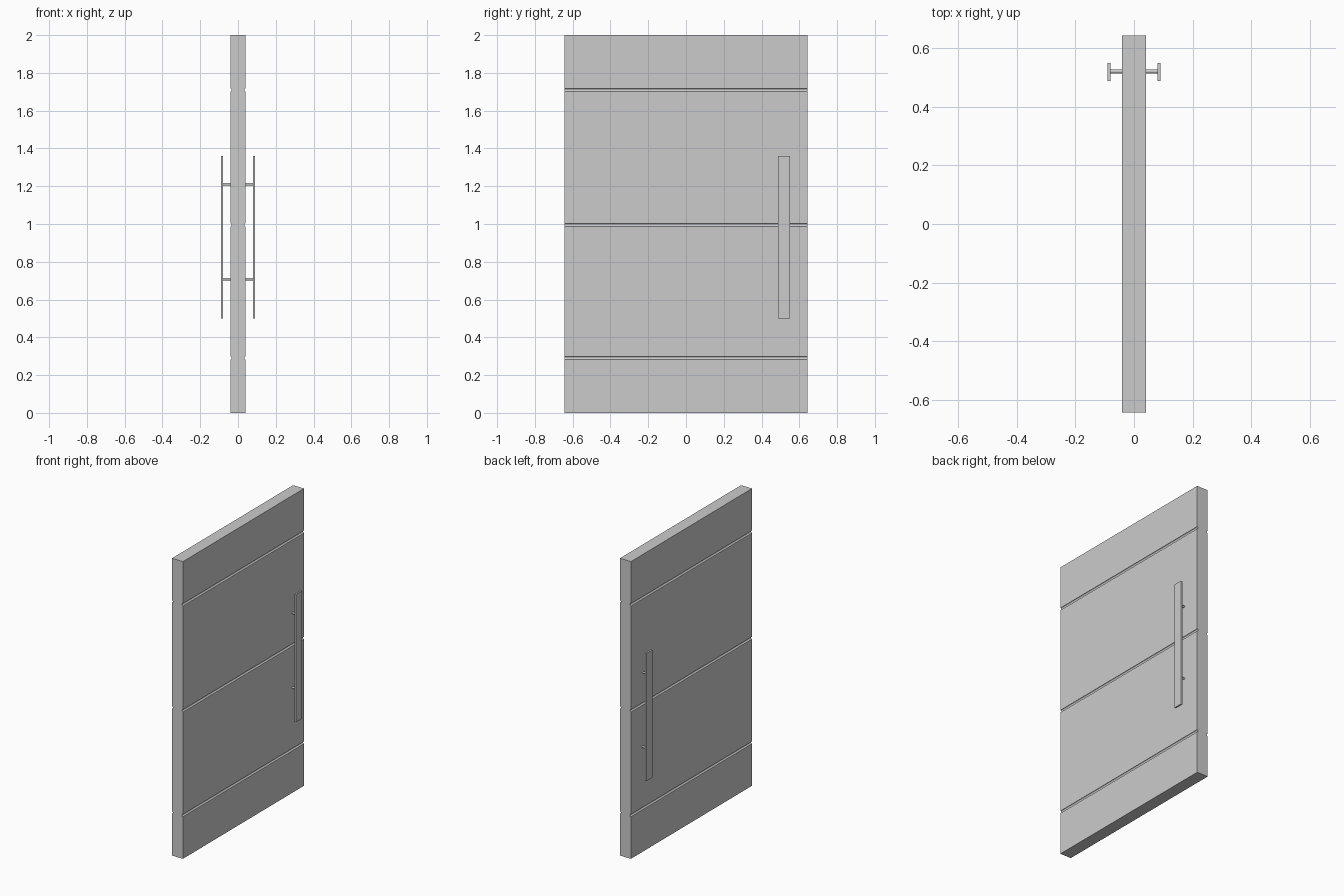
import bpy, bmesh, math

if "Cube" in bpy.data.objects:
    bpy.data.objects.remove(bpy.data.objects["Cube"])

HALF_T, HALF_W, HEIGHT = 0.041, 0.644, 2.0
GROOVES = (0.291, 0.995, 1.709)
GROOVE_R = 0.008
SEG = 10


def finish(name, bm, smooth=False):
    bmesh.ops.recalc_face_normals(bm, faces=bm.faces)
    mesh = bpy.data.meshes.new(name)
    bm.to_mesh(mesh)
    bm.free()
    ob = bpy.data.objects.new(name, mesh)
    bpy.context.collection.objects.link(ob)
    if smooth:
        bpy.ops.object.select_all(action='DESELECT')
        ob.select_set(True)
        bpy.context.view_layer.objects.active = ob
        bpy.ops.object.shade_smooth_by_angle(angle=math.radians(40))
    return ob


def box(name, lo, hi):
    bm = bmesh.new()
    bmesh.ops.create_cube(bm, size=1)
    for v in bm.verts:
        v.co = [(a + b) / 2 + c * (b - a) for a, b, c in zip(lo, hi, v.co)]
    return finish(name, bm)


# Door leaf: side profile with half-round grooves, extruded across the width
side = [(HALF_T, 0.0)]
for z in GROOVES:
    for i in range(SEG + 1):
        a = math.pi * i / SEG
        side.append((HALF_T - GROOVE_R * math.sin(a), z - GROOVE_R * math.cos(a)))
side.append((HALF_T, HEIGHT))
profile = side + [(-x, z) for x, z in reversed(side)]

bm = bmesh.new()
face = bm.faces.new([bm.verts.new((x, -HALF_W, z)) for x, z in profile])
ext = bmesh.ops.extrude_face_region(bm, geom=[face])
new_verts = [g for g in ext["geom"] if isinstance(g, bmesh.types.BMVert)]
bmesh.ops.translate(bm, verts=new_verts, vec=(0, 2 * HALF_W, 0))
finish("door_leaf", bm, smooth=True)


# Pull handles: flat bar on two round posts, one on each face
def post(name, x0, x1, y, z, r=0.0065):
    bm = bmesh.new()
    bmesh.ops.create_cone(bm, cap_ends=True, segments=24,
                          radius1=r, radius2=r, depth=abs(x1 - x0))
    for v in bm.verts:
        cx, cy, cz = v.co
        v.co = ((x0 + x1) / 2 + cz, y + cx, z + cy)
    finish(name, bm, smooth=True)


for label, s in (("right", 1), ("left", -1)):
    xs = sorted((s * 0.080, s * 0.091))
    box(f"handle_bar_{label}", (xs[0], 0.488, 0.50), (xs[1], 0.55, 1.36))
    for part, z in (("lower", 0.708), ("upper", 1.21)):
        post(f"handle_post_{label}_{part}", s * 0.039, s * 0.082, 0.521, z)
